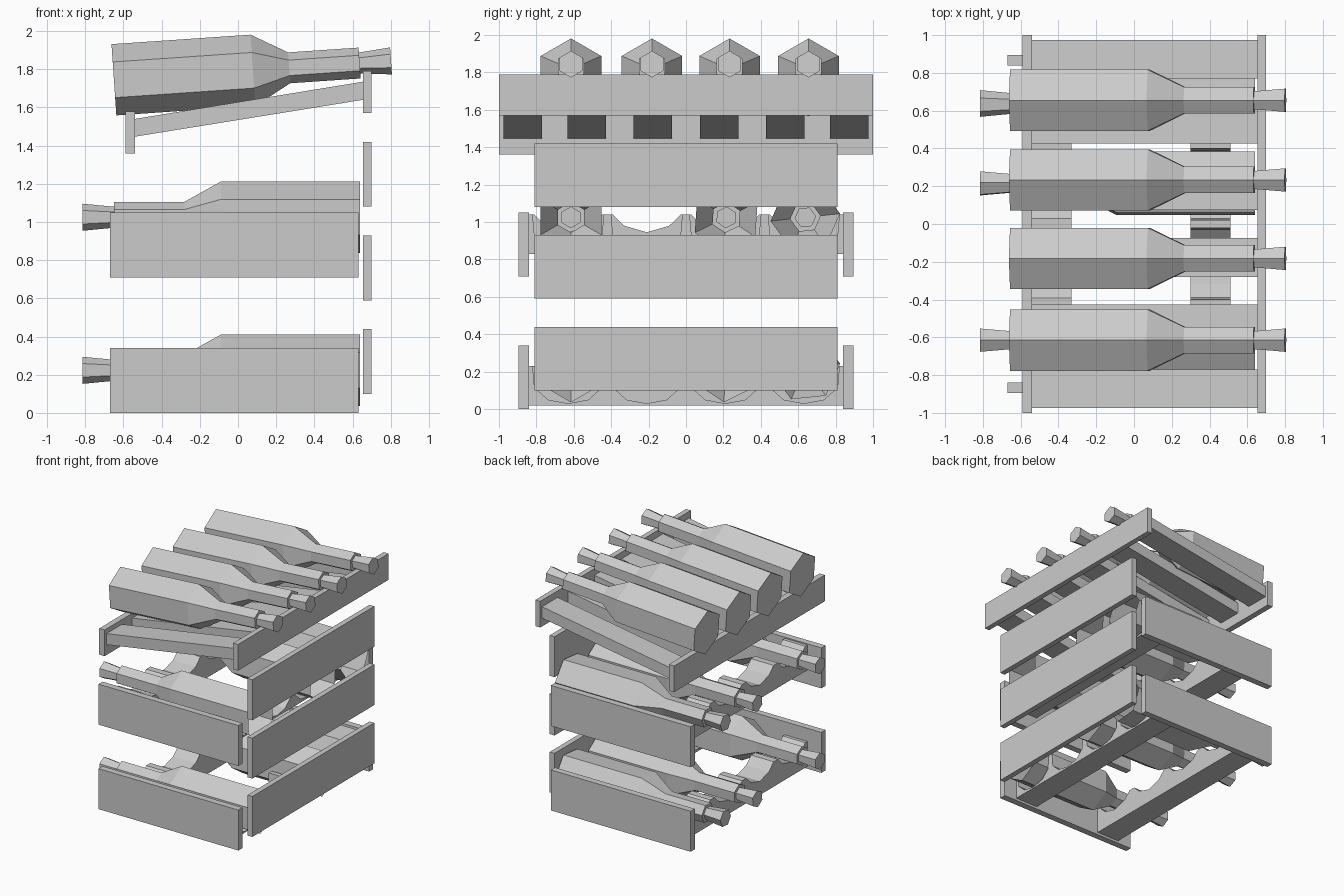
import bpy, bmesh, math
from mathutils import Matrix

if "Cube" in bpy.data.objects:
    bpy.data.objects.remove(bpy.data.objects["Cube"])


def finish(name, bm, matrix=None):
    bmesh.ops.recalc_face_normals(bm, faces=bm.faces)
    mesh = bpy.data.meshes.new(name)
    bm.to_mesh(mesh)
    bm.free()
    obj = bpy.data.objects.new(name, mesh)
    if matrix:
        obj.matrix_world = matrix
    bpy.context.collection.objects.link(obj)
    return obj


def extrude_profile(name, points, offset):
    """Fill a closed outline and extrude it along offset."""
    bm = bmesh.new()
    face = bm.faces.new([bm.verts.new(p) for p in points])
    ext = bmesh.ops.extrude_face_region(bm, geom=[face], use_keep_orig=True)
    new = [e for e in ext["geom"] if isinstance(e, bmesh.types.BMVert)]
    bmesh.ops.translate(bm, verts=new, vec=offset)
    return finish(name, bm)


def board(name, x0, x1, y0, y1, z0, z1):
    return extrude_profile(
        name, [(x0, y0, z0), (x1, y0, z0), (x1, y0, z1), (x0, y0, z1)], (0, y1 - y0, 0))


# Six-sided bottle: (distance from base, radius)
BOTTLE = [(0, .187), (.73, .187), (.92, .081), (1.29, .081), (1.29, .055), (1.455, .071)]


def bottle(name, matrix, open_base):
    bm = bmesh.new()
    rings = []
    for s, r in BOTTLE:
        rings.append([bm.verts.new((s, r * math.sin(k * math.pi / 3), r * math.cos(k * math.pi / 3)))
                      for k in range(6)])
    for a, b in zip(rings, rings[1:]):
        for k in range(6):
            j = (k + 1) % 6
            bm.faces.new((a[k], a[j], b[j], b[k]))
    bm.faces.new(rings[-1])
    if not open_base:
        bm.faces.new(rings[0])
    return finish(name, bm, matrix)


# Scallop outlines: (offset from slot centre, height above cradle bottom)
BODY_SCALLOP = [(-.19, .21), (-.18, .095), (-.107, .03), (0, .01),
                (.107, .03), (.18, .095), (.19, .21)]
NECK_SCALLOP = [(-.182, .21), (-.12, .15), (0, .115), (.12, .15), (.182, .21)]
SLOTS = (-.63, -.21, .21, .63)


def cradle(name, x0, x1, z, scallop):
    pts = [(x0, .84, z), (x0, -.84, z), (x0, -.84, z + .21)]
    pts += [(x0, c + dy, z + dz) for c in SLOTS for dy, dz in scallop]
    pts.append((x0, .84, z + .21))
    return extrude_profile(name, pts, (x1 - x0, 0, 0))


# Two shelves: side panels, cradles and three bottles each
for level, (panel_z, cradle_z, axis_z) in {"lower": (0, .02, .223), "upper": (.71, .83, 1.025)}.items():
    for side, y0 in (("front", -.895), ("back", .84)):
        board(f"{level}_{side}_panel", -.67, .63, y0, y0 + .055, panel_z, panel_z + .34)
    cradle(f"{level}_body_cradle", .30, .51, cradle_z, BODY_SCALLOP)
    cradle(f"{level}_neck_cradle", -.54, -.33, cradle_z, NECK_SCALLOP)
    for i, (y, roll) in enumerate(((-.615, 0), (.215, 4), (.638, 24))):
        m = (Matrix.Translation((.64, y, axis_z)) @ Matrix.Rotation(math.pi, 4, 'Z')
             @ Matrix.Rotation(math.radians(roll), 4, 'X'))
        bottle(f"{level}_bottle_{i + 1}", m, True)

# Boards across the right side
for i, z in enumerate((.10, .59, 1.08)):
    board(f"cross_board_{i + 1}", .655, .70, -.81, .81, z, z + .34)

# Sloping display tray: rails, slats and bottles
board("tray_high_rail", .655, .70, -1, 1, 1.57, 1.79)
board("tray_low_rail", -.59, -.54, -1, 1, 1.36, 1.58)
for i, y in enumerate((-.872, -.53, -.178, .178, .53, .872)):
    extrude_profile(f"tray_slat_{i + 1}",
                    [(-.54, y - .103, 1.447), (.655, y - .103, 1.64),
                     (.655, y - .103, 1.735), (-.54, y - .103, 1.54)], (0, .206, 0))
for i, y in enumerate((-.615, -.182, .233, .655)):
    m = Matrix.Translation((-.65, y, 1.745)) @ Matrix.Rotation(math.radians(-3.9), 4, 'Y')
    bottle(f"tray_bottle_{i + 1}", m, False)
